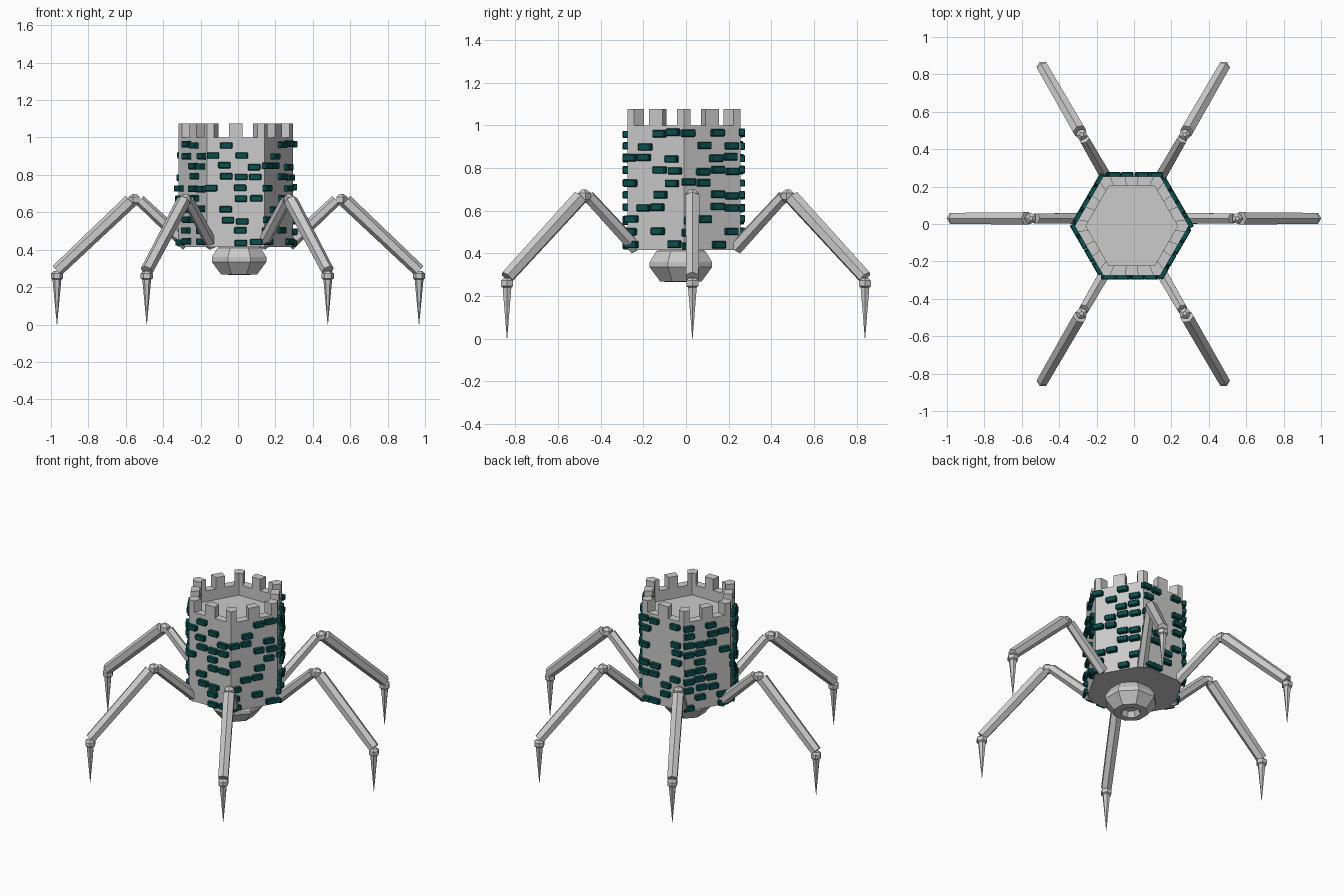
import bpy, bmesh, math, random
from mathutils import Vector, Matrix

if "Cube" in bpy.data.objects:
    bpy.data.objects.remove(bpy.data.objects["Cube"])

random.seed(4)


def material(name, rgb):
    m = bpy.data.materials.new(name)
    m.diffuse_color = (*rgb, 1)
    m.use_nodes = True
    m.node_tree.nodes["Principled BSDF"].inputs["Base Color"].default_value = m.diffuse_color
    return m


STONE = material("grey stone", (0.6, 0.6, 0.6))
TEAL = material("dark teal", (0.003, 0.08, 0.08))


def finish(bm, name, mat):
    bmesh.ops.recalc_face_normals(bm, faces=bm.faces)
    me = bpy.data.meshes.new(name)
    bm.to_mesh(me)
    bm.free()
    me.materials.append(mat)
    ob = bpy.data.objects.new(name, me)
    bpy.context.collection.objects.link(ob)
    return ob


def lathe(name, profile, sides, phase, center, mat):
    """Faceted solid of revolution; the first and last rings are capped."""
    bm = bmesh.new()
    rings = []
    for r, z in profile:
        rings.append([bm.verts.new((center[0] + r * math.cos(phase + math.tau * i / sides),
                                    center[1] + r * math.sin(phase + math.tau * i / sides), z))
                      for i in range(sides)])
    for a, b in zip(rings, rings[1:]):
        for i in range(sides):
            j = (i + 1) % sides
            bm.faces.new((a[i], a[j], b[j], b[i]))
    bm.faces.new(rings[0])
    bm.faces.new(rings[-1])
    return finish(bm, name, mat)


def prism(name, p, q, r1, r2, sides=6):
    """Tapered bar from p to q with one ridge facing up."""
    p, q = Vector(p), Vector(q)
    d = (q - p).normalized()
    side = d.cross(Vector((0, 0, 1))).normalized()
    up = side.cross(d)
    bm = bmesh.new()
    rings = []
    for c, r in ((p, r1), (q, r2)):
        rings.append([bm.verts.new(c + r * (up * math.cos(math.tau * i / sides)
                                            + side * math.sin(math.tau * i / sides)))
                      for i in range(sides)])
    for i in range(sides):
        j = (i + 1) % sides
        bm.faces.new((rings[0][i], rings[0][j], rings[1][j], rings[1][i]))
    bm.faces.new(rings[0])
    bm.faces.new(rings[1])
    return finish(bm, name, STONE)


# Hollow-topped hexagonal tower
CX, CY, R, RIN = -0.012, -0.01, 0.305, 0.245
C = Vector((CX, CY, 0))
lathe("tower", [(0.01, 0.415), (R, 0.415), (R, 1.0), (RIN, 1.0), (RIN, 0.93), (0.01, 0.93)],
      6, 0, (CX, CY), STONE)


def corner(k, r):
    a = math.tau * k / 6
    return C + Vector((r * math.cos(a), r * math.sin(a), 0))


# Battlements: a bent block on each corner and a straight one on each side
bm = bmesh.new()


def merlon(outer, inner):
    low = [bm.verts.new(v + Vector((0, 0, 0.995))) for v in outer + inner[::-1]]
    high = [bm.verts.new(v.co + Vector((0, 0, 0.08))) for v in low]
    n = len(low)
    for i in range(n):
        j = (i + 1) % n
        bm.faces.new((low[i], low[j], high[j], high[i]))
    bm.faces.new(low)
    bm.faces.new(high)


for k in range(6):
    def along(r, t):
        if t < 0:
            return corner(k, r).lerp(corner(k - 1, r), -t)
        return corner(k, r).lerp(corner(k + 1, r), t)
    for ts in ((-0.12, 0, 0.12), (0.38, 0.62)):
        merlon([along(R, t) for t in ts], [along(RIN, t) for t in ts])
finish(bm, "battlements", STONE)

# Scattered raised bricks in staggered rows on every wall
bm = bmesh.new()
for k in range(6):
    a, b = corner(k, R), corner(k + 1, R)
    u = (b - a).normalized()
    n = Vector((u.y, -u.x, 0))
    for row in range(10):
        offset = 0.11 if row % 2 else 0.22
        slots = random.sample(range(4), random.choice((1, 2, 2, 3)))
        for s in slots:
            t = (offset + s) / 4 + 0.04 + random.uniform(-0.02, 0.02)
            c = a.lerp(b, t) + n * 0.008
            c.z = 0.44 + row * 0.058 + random.uniform(-0.006, 0.006)
            rot = Matrix((u, n, Vector((0, 0, 1)))).transposed().to_4x4()
            bmesh.ops.create_cube(bm, size=1, matrix=Matrix.Translation(c) @ rot
                                  @ Matrix.Diagonal((0.066, 0.03, 0.034, 1)))
bricks = finish(bm, "wall_bricks", TEAL)
bevel = bricks.modifiers.new("worn edges", 'BEVEL')
bevel.width = 0.004
bevel.segments = 1

# Squat head under the tower with a recessed mouth
lathe("head", [(0.10, 0.42), (0.125, 0.41), (0.158, 0.36), (0.158, 0.335), (0.105, 0.268),
               (0.062, 0.266), (0.045, 0.30), (0.01, 0.30)],
      8, math.pi / 8, (0.006, -0.024), STONE)

# Six jointed legs
for k in range(6):
    ang = math.tau * k / 6
    shift = Vector((0, 0.03, 0)) if k % 3 == 0 else Vector((-0.004, 0, 0))

    def at(r, z):
        return Vector((r * math.cos(ang), r * math.sin(ang), z)) + shift
    prism(f"upper_leg_{k}", at(0.27, 0.425), at(0.525, 0.665), 0.034, 0.03)
    prism(f"lower_leg_{k}", at(0.575, 0.66), at(0.968, 0.288), 0.038, 0.034)
    knee, foot = at(0.552, 0.668), at(0.968, 0)
    lathe(f"knee_{k}", [(0.012, 0.636), (0.033, 0.652), (0.033, 0.682), (0.012, 0.698)],
          5, ang, knee, STONE)
    lathe(f"ankle_{k}", [(0.02, 0.238), (0.033, 0.247), (0.033, 0.272), (0.018, 0.285)],
          6, ang, foot, STONE)
    lathe(f"claw_{k}", [(0.024, 0.245), (0.001, 0.0)], 6, ang, foot, STONE)
